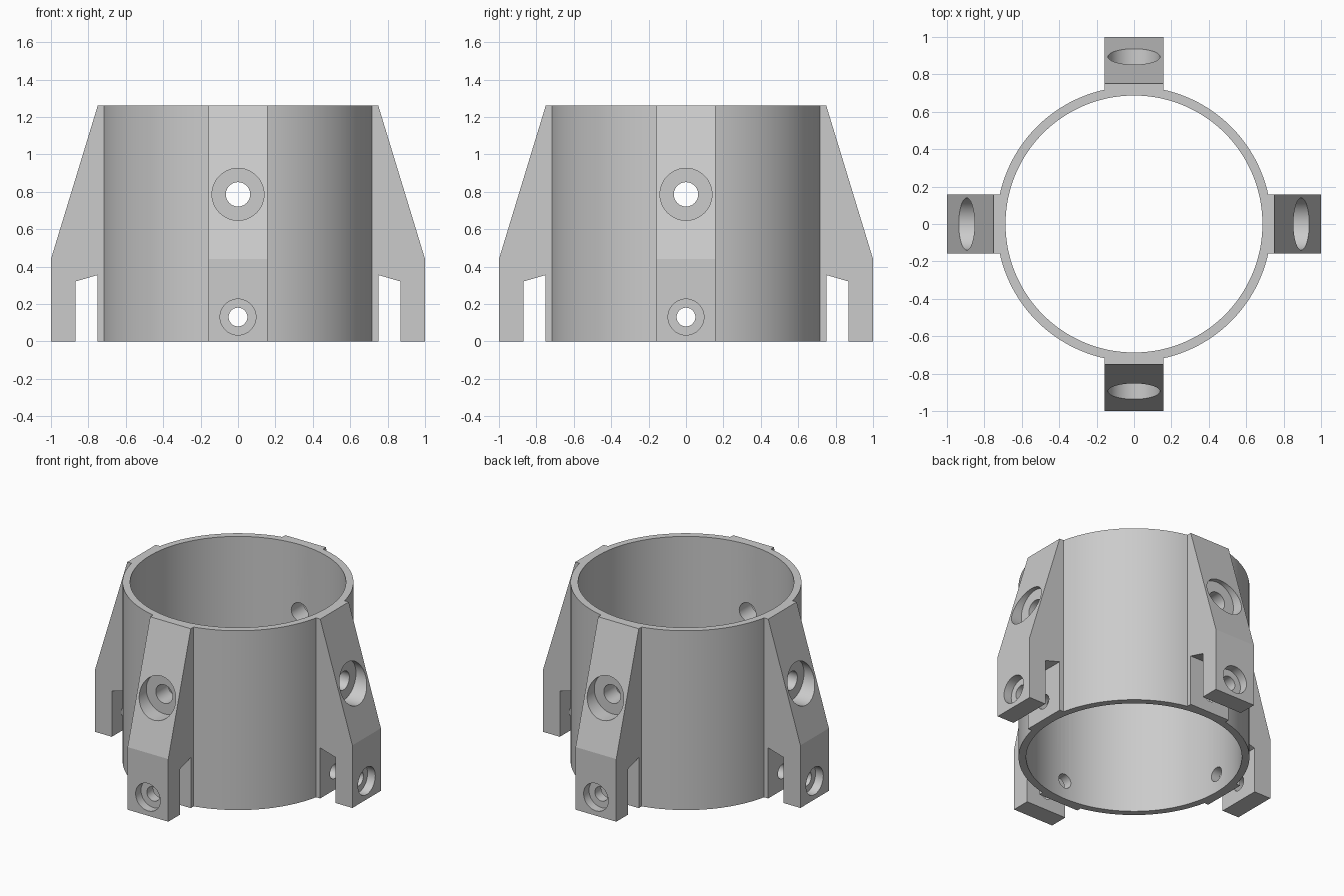
import bpy, bmesh, math
from mathutils import Matrix, Vector

if "Cube" in bpy.data.objects:
    bpy.data.objects.remove(bpy.data.objects["Cube"])

HEIGHT = 1.26
R_OUT, R_IN = 0.735, 0.687
HALF_W = 0.158
QUARTERS = [Matrix.Rotation(i * math.pi / 2, 4, 'Z') for i in range(4)]

grey = bpy.data.materials.new("light grey")
grey.diffuse_color = (0.6, 0.6, 0.6, 1)
grey.use_nodes = True
grey.node_tree.nodes["Principled BSDF"].inputs["Base Color"].default_value = grey.diffuse_color


def finish(bm, name):
    bmesh.ops.recalc_face_normals(bm, faces=bm.faces[:])
    mesh = bpy.data.meshes.new(name)
    bm.to_mesh(mesh)
    bm.free()
    mesh.materials.append(grey)
    obj = bpy.data.objects.new(name, mesh)
    bpy.context.collection.objects.link(obj)
    return obj


def lathe(bm, profile, axis, point, segments, closed):
    """Revolve a profile of 3D points around the axis, then weld the seam."""
    verts = [bm.verts.new(p) for p in profile]
    pairs = list(zip(verts, verts[1:]))
    if closed:
        pairs.append((verts[-1], verts[0]))
    edges = [bm.edges.new(p) for p in pairs]
    bmesh.ops.spin(bm, geom=verts + edges, cent=point, axis=axis,
                   angle=2 * math.pi, steps=segments, use_duplicate=False)
    bmesh.ops.remove_doubles(bm, verts=bm.verts[:], dist=1e-5)


def boolean(target, other, operation):
    mod = target.modifiers.new(operation.lower(), 'BOOLEAN')
    mod.object, mod.operation, mod.solver = other, operation, 'EXACT'
    bpy.context.view_layer.objects.active = target
    bpy.ops.object.modifier_apply(modifier=mod.name)
    bpy.data.objects.remove(other)


# Cylindrical sleeve
bm = bmesh.new()
lathe(bm, [(R_IN, 0, 0), (R_OUT, 0, 0), (R_OUT, 0, HEIGHT), (R_IN, 0, HEIGHT)],
      (0, 0, 1), (0, 0, 0), 128, True)
sleeve = finish(bm, "sleeve_with_brackets")

# Four tapered brackets, each with a slot open at the bottom
SIDE = [(0.71, 0), (0.75, 0), (0.75, 0.355), (0.87, 0.32), (0.87, 0),
        (1, 0), (1, 0.44), (0.75, HEIGHT), (0.71, HEIGHT)]
bm = bmesh.new()
for turn in QUARTERS:
    face = bm.faces.new([bm.verts.new(turn @ Vector((x, -HALF_W, z))) for x, z in SIDE])
    ext = bmesh.ops.extrude_face_region(bm, geom=[face])
    new = [v for v in ext["geom"] if isinstance(v, bmesh.types.BMVert)]
    bmesh.ops.translate(bm, verts=new, vec=turn @ Vector((0, 2 * HALF_W, 0)))
boolean(sleeve, finish(bm, "brackets"), 'UNION')

# Counterbored screw holes: height, bore radius, recess radius, recess floor
bm = bmesh.new()
for z, bore, recess, floor in [(0.13, 0.05, 0.096, 0.94), (0.786, 0.065, 0.139, 0.82)]:
    for turn in QUARTERS:
        prof = [(0.6, 0), (0.6, bore), (floor, bore), (floor, recess), (1.1, recess), (1.1, 0)]
        lathe(bm, [turn @ Vector((x, 0, z + r)) for x, r in prof],
              turn @ Vector((1, 0, 0)), (0, 0, z), 48, False)
boolean(sleeve, finish(bm, "screw_holes"), 'DIFFERENCE')

# Smooth the round surfaces, keep the machined edges sharp
bpy.ops.object.select_all(action='DESELECT')
sleeve.select_set(True)
bpy.context.view_layer.objects.active = sleeve
bpy.ops.object.shade_smooth_by_angle(angle=math.radians(15))
